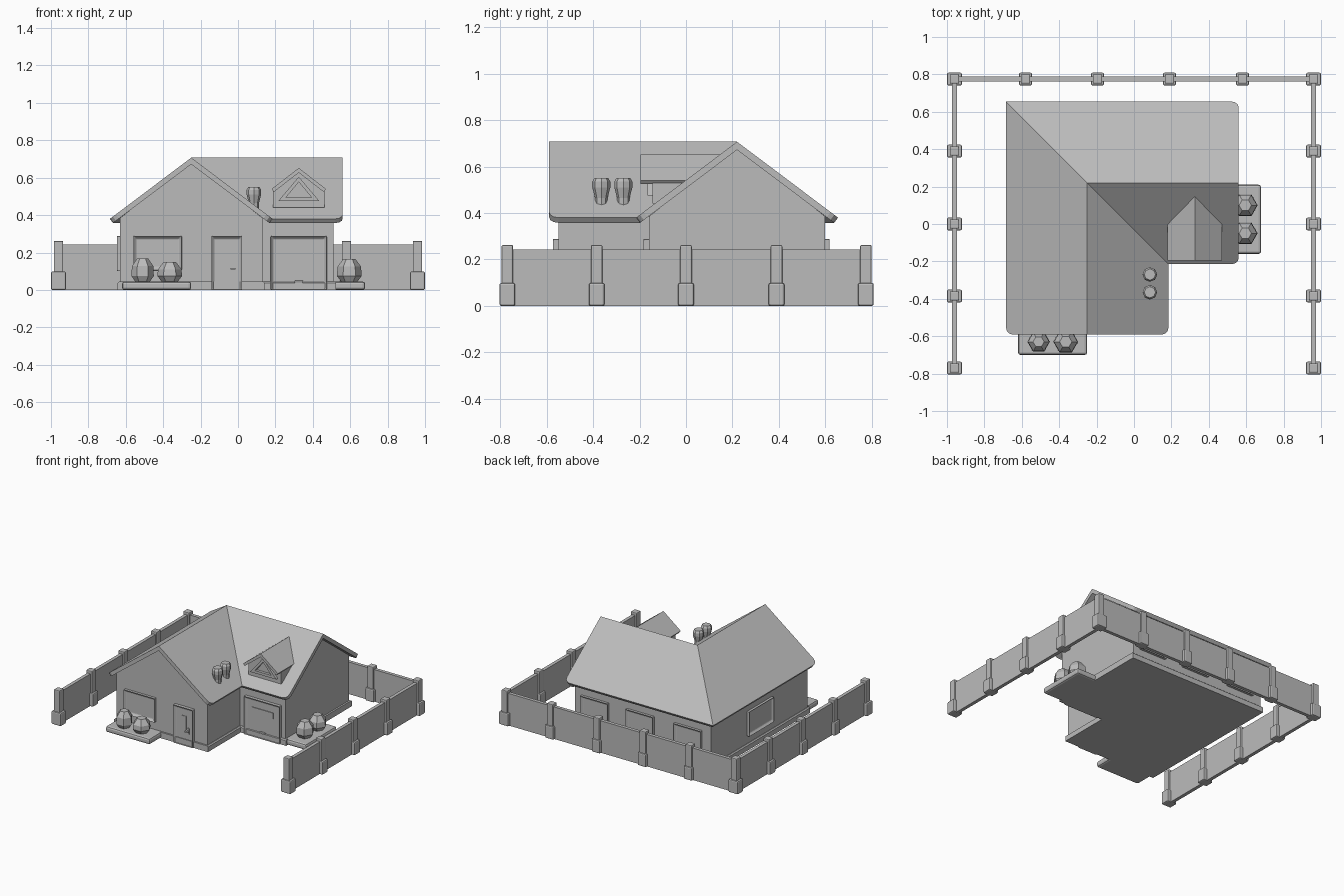
import bpy, bmesh, math
from mathutils import Vector, Matrix

if "Cube" in bpy.data.objects:
    bpy.data.objects.remove(bpy.data.objects["Cube"])

GREY = bpy.data.materials.new("plain grey")
GREY.diffuse_color = (0.5, 0.5, 0.5, 1)
GREY.use_nodes = True
GREY.node_tree.nodes["Principled BSDF"].inputs["Base Color"].default_value = GREY.diffuse_color


def finish(name, bm, bevel=0.0, seg=2):
    bmesh.ops.recalc_face_normals(bm, faces=bm.faces)
    me = bpy.data.meshes.new(name)
    bm.to_mesh(me)
    bm.free()
    ob = bpy.data.objects.new(name, me)
    bpy.context.collection.objects.link(ob)
    me.materials.append(GREY)
    if bevel:
        m = ob.modifiers.new("soft edges", "BEVEL")
        m.width, m.segments = bevel, seg
    return ob


def box(name, x0, x1, y0, y1, z0, z1, bevel=0.0):
    bm = bmesh.new()
    size = Matrix.Diagonal((x1 - x0, y1 - y0, z1 - z0, 1))
    mid = Matrix.Translation(((x0 + x1) / 2, (y0 + y1) / 2, (z0 + z1) / 2))
    bmesh.ops.create_cube(bm, size=1, matrix=mid @ size)
    return finish(name, bm, bevel)


def sweep(name, profile, stations, round_edges=(), radius=0.04):
    """Carry a (sideways, height) profile through stations of (point, offset direction)."""
    bm = bmesh.new()
    rings = [[bm.verts.new((p[0] + u * o[0], p[1] + u * o[1], z)) for u, z in profile]
             for p, o in stations]
    n = len(profile)
    for a, b in zip(rings, rings[1:]):
        for i in range(n):
            bm.faces.new((a[i], a[(i + 1) % n], b[(i + 1) % n], b[i]))
    bm.faces.new(rings[0])
    bm.faces.new(rings[-1][::-1])
    edges = [bm.edges.get((r[i], r[j])) for r in (rings[0], rings[-1]) for i, j in round_edges]
    if edges:
        bmesh.ops.bevel(bm, geom=edges, offset=radius, segments=3, profile=0.5, affect='EDGES')
    return finish(name, bm)


def lathe(name, x, y, rings, sides):
    bm = bmesh.new()
    loops = [[bm.verts.new((x + r * math.cos(2 * math.pi * i / sides),
                            y + r * math.sin(2 * math.pi * i / sides), z))
              for i in range(sides)] for r, z in rings]
    for a, b in zip(loops, loops[1:]):
        for i in range(sides):
            j = (i + 1) % sides
            bm.faces.new((a[i], a[j], b[j], b[i]))
    bm.faces.new(loops[0][::-1])
    bm.faces.new(loops[-1])
    return finish(name, bm)


def opening(name, cx, cy, turn, width, z0, z1, rim=0.022, door=False):
    """Raised frame with a sunken pane; faces -y before turning."""
    bm = bmesh.new()
    bmesh.ops.create_cube(bm, size=1, matrix=Matrix.Translation((0, 0, (z0 + z1) / 2))
                          @ Matrix.Diagonal((width, 0.04, z1 - z0, 1)))
    bm.normal_update()
    front = min(bm.faces, key=lambda f: f.normal.y)
    corners = [e for e in bm.edges
               if abs(e.verts[0].co.z - e.verts[1].co.z) > 0.01]
    top = [e for e in corners if all(v.co.y < 0 for v in e.verts)]
    bmesh.ops.inset_region(bm, faces=[front], thickness=rim)
    low = min(v.co.z for v in front.verts)
    for v in front.verts:
        v.co.y += 0.017
        if door and v.co.z < low + 0.001:
            v.co.z = z0 + 0.004
    bmesh.ops.transform(bm, verts=bm.verts, matrix=Matrix.Translation((cx, cy, 0))
                        @ Matrix.Rotation(turn, 4, 'Z'))
    return finish(name, bm, 0.005)


def l_path(front_y, right_x):
    return [((-0.25, front_y), (1, 0)), ((-0.25, 0.22), (1, -1)), ((right_x, 0.22), (0, -1))]


def slab(h, eave, top, t):
    a = math.atan2(top - eave, h)
    dx, dz = t * math.sin(a), t * math.cos(a)
    return [(h, eave), (0, top), (-h, eave), (-h + dx, eave - dz),
            (0, top - t / math.cos(a)), (h - dx, eave - dz)]


# House walls, foundation and mitred roof
sweep("house_walls", [(-0.38, 0), (0.38, 0), (0.38, 0.385), (0, 0.68), (-0.38, 0.385)],
      l_path(-0.55, 0.51))
sweep("foundation", [(-0.393, 0), (0.393, 0), (0.393, 0.038), (0.385, 0.045),
                     (-0.385, 0.045), (-0.393, 0.038)], l_path(-0.563, 0.523))
sweep("main_roof", slab(0.435, 0.38, 0.707, 0.028), l_path(-0.59, 0.56),
      round_edges=((2, 3), (5, 0)))

# Dormer with triangular window
def along_y(y0, y1):
    return [((0.325, y0), (1, 0)), ((0.325, y1), (1, 0))]

sweep("dormer_body", [(-0.137, 0.44), (0.137, 0.44), (0.137, 0.53), (0, 0.632), (-0.137, 0.53)],
      along_y(-0.145, 0.1))
sweep("dormer_roof", slab(0.145, 0.54, 0.652, 0.02), along_y(-0.195, 0.145))
sweep("dormer_window_frame", [(-0.11, 0.475), (0.11, 0.475), (0, 0.605),
                              (0, 0.577), (0.068, 0.495), (-0.068, 0.495), (0, 0.5771), (0, 0.6051)],
      along_y(-0.165, -0.14))

# Chimney pipes
for y in (-0.27, -0.365):
    lathe("chimney_pipe", 0.085, y, [(0.027, 0.42), (0.027, 0.465), (0.039, 0.51),
                                     (0.039, 0.535), (0.03, 0.55)], 8)

# Front window, door and garage door
opening("front_window", -0.43, -0.55, 0, 0.26, 0.105, 0.288)
opening("front_door", -0.06, -0.555, 0, 0.165, 0, 0.288, door=True)
opening("garage_door", 0.325, -0.165, 0, 0.3, 0, 0.288, door=True)
box("door_glass", -0.077, -0.04, -0.562, -0.554, 0.1, 0.22)
box("door_handle_plate", -0.029, -0.013, -0.565, -0.554, 0.09, 0.135)
box("door_handle", -0.04, -0.013, -0.58, -0.56, 0.108, 0.118)
box("garage_glass", 0.235, 0.415, -0.173, -0.165, 0.175, 0.218)
box("garage_handle", 0.302, 0.348, -0.182, -0.165, 0.037, 0.05, 0.004)

# Side and back windows
opening("left_window", -0.63, 0.02, -math.pi / 2, 0.3, 0.1, 0.288)
for x in (-0.44, -0.04, 0.34):
    opening("back_window", x, 0.6, math.pi, 0.23, 0.1, 0.288)

# Planters and bushes
box("front_planter", -0.62, -0.25, -0.7, -0.54, 0, 0.045, 0.014)
box("side_planter", 0.5, 0.68, -0.16, 0.21, 0, 0.045, 0.014)
for x, y, r, top in ((-0.51, -0.63, 0.06, 0.168), (-0.365, -0.63, 0.066, 0.15),
                     (0.595, -0.05, 0.066, 0.165), (0.595, 0.1, 0.066, 0.155)):
    lathe("bush", x, y, [(r * 0.55, 0.035), (r, 0.075), (r * 0.95, top - 0.04),
                         (r * 0.5, top)], 6)

# Fence posts and panels on three sides
ys = [-0.77, -0.385, 0, 0.39, 0.775]
posts = [(sx * 0.96, y) for sx in (-1, 1) for y in ys]
posts += [(x, 0.775) for x in (-0.58, -0.195, 0.19, 0.58)]
for x, y in posts:
    box("fence_post", x - 0.025, x + 0.025, y - 0.025, y + 0.025, 0, 0.262, 0.006)
    sx = 0.04 if abs(x) > 0.9 else 0.035
    box("post_base", x - sx, x + sx, y - 0.034, y + 0.034, 0, 0.098, 0.008)
for sx in (-0.96, 0.96):
    box("side_fence", sx - 0.013, sx + 0.013, -0.77, 0.775, 0, 0.242)
box("back_fence", -0.96, 0.96, 0.762, 0.788, 0, 0.242)
